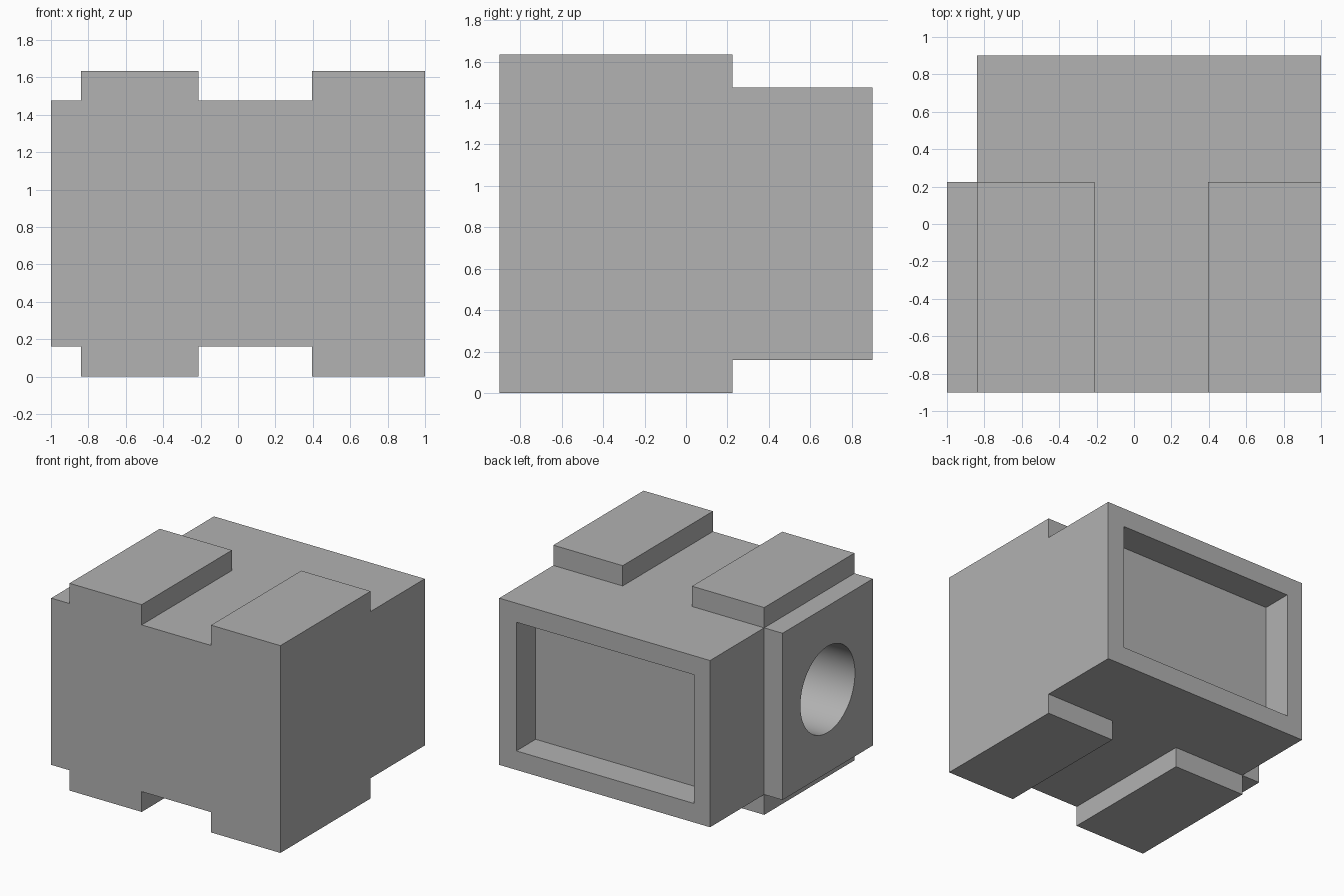
import bpy
import bmesh
from math import pi
from mathutils import Matrix, Vector

if "Cube" in bpy.data.objects:
    bpy.data.objects.remove(bpy.data.objects["Cube"], do_unlink=True)

HEIGHT = 1.635
LOW, HIGH = 0.16, 1.475          # main housing bottom and top
FRONT, STEP, BACK = -0.9, 0.225, 0.9

grey = bpy.data.materials.new("plain_grey")
grey.use_nodes = True
grey.diffuse_color = (0.445, 0.445, 0.445, 1)
grey.node_tree.nodes["Principled BSDF"].inputs["Base Color"].default_value = grey.diffuse_color


def finish(name, bm):
    bmesh.ops.recalc_face_normals(bm, faces=bm.faces)
    mesh = bpy.data.meshes.new(name)
    bm.to_mesh(mesh)
    bm.free()
    mesh.materials.append(grey)
    obj = bpy.data.objects.new(name, mesh)
    bpy.context.collection.objects.link(obj)
    return obj


def box(name, low, high):
    low, high = Vector(low), Vector(high)
    bm = bmesh.new()
    place = Matrix.Translation((low + high) / 2) @ Matrix.Diagonal((*(high - low), 1))
    bmesh.ops.create_cube(bm, size=1, matrix=place)
    return finish(name, bm)


def prism(name, profile, y0, y1):
    bm = bmesh.new()
    face = bm.faces.new([bm.verts.new((x, y0, z)) for x, z in profile])
    grown = bmesh.ops.extrude_face_region(bm, geom=[face])["geom"]
    moved = [v for v in grown if isinstance(v, bmesh.types.BMVert)]
    bmesh.ops.translate(bm, verts=moved, vec=(0, y1 - y0, 0))
    return finish(name, bm)


def combine(target, other, operation):
    mod = target.modifiers.new(operation.lower(), 'BOOLEAN')
    mod.operation = operation
    mod.solver = 'EXACT'
    mod.object = other
    bpy.context.view_layer.objects.active = target
    bpy.ops.object.modifier_apply(modifier=mod.name)
    bpy.data.objects.remove(other, do_unlink=True)


# Front section with raised pads above and below, mirrored in height
upper = [(-1, HIGH), (-0.84, HIGH), (-0.84, HEIGHT), (-0.21, HEIGHT),
         (-0.21, HIGH), (0.395, HIGH), (0.395, HEIGHT), (1, HEIGHT)]
lower = [(x, HEIGHT - z) for x, z in reversed(upper)]
housing = prism("housing", upper + lower, FRONT, STEP)

# Narrower rear section
combine(housing, box("rear_section", (-0.84, FRONT, LOW), (1, BACK, HIGH)), 'UNION')

# Rectangular recess in the back
combine(housing, box("back_recess", (-0.70, 0.66, 0.31), (0.85, 1.1, 1.325)), 'DIFFERENCE')

# Round socket in the side
bm = bmesh.new()
spot = Matrix.Translation((-0.6, -0.3375, HEIGHT / 2)) @ Matrix.Rotation(pi / 2, 4, 'Y')
bmesh.ops.create_cone(bm, cap_ends=True, segments=64, radius1=0.34, radius2=0.34,
                      depth=1.2, matrix=spot)
combine(housing, finish("socket_cutter", bm), 'DIFFERENCE')

# Merge coplanar faces, then smooth only the round socket
bm = bmesh.new()
bm.from_mesh(housing.data)
bmesh.ops.remove_doubles(bm, verts=bm.verts, dist=0.0005)
bmesh.ops.dissolve_limit(bm, angle_limit=0.01, verts=bm.verts, edges=bm.edges)
bm.to_mesh(housing.data)
bm.free()
bpy.ops.object.select_all(action='DESELECT')
housing.select_set(True)
bpy.context.view_layer.objects.active = housing
bpy.ops.object.shade_smooth_by_angle(angle=pi / 6)
